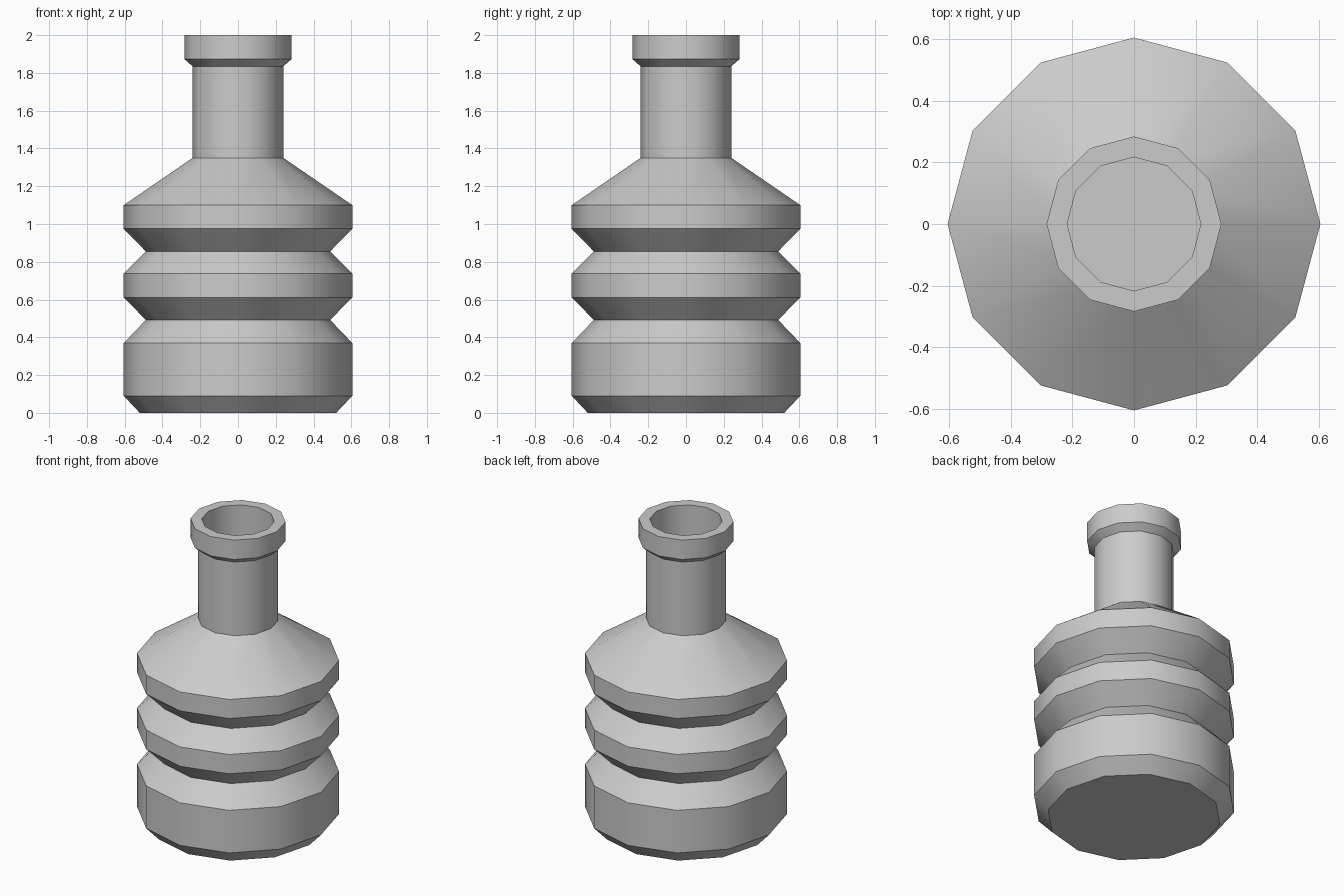
import bpy, bmesh, math

if "Cube" in bpy.data.objects:
    bpy.data.objects.remove(bpy.data.objects["Cube"])

SIDES = 12
BODY_R, GROOVE_R, NECK_R, LIP_R, BORE_R = 0.605, 0.488, 0.24, 0.284, 0.217

# Body: bevelled foot, two V grooves, cone shoulder
profile = [(0.52, 0.0), (BODY_R, 0.09)]
for low, mid, high in ((0.37, 0.492, 0.611), (0.738, 0.855, 0.975)):
    profile += [(BODY_R, low), (GROOVE_R, mid), (BODY_R, high)]
profile += [(BODY_R, 1.10)]

# Neck, flared lip and straight bore
profile += [(NECK_R, 1.35), (NECK_R, 1.835), (LIP_R, 1.873), (LIP_R, 2.0),
            (BORE_R, 2.0), (BORE_R, 1.35)]

# Revolve the profile and cap the foot and the bore floor
bm = bmesh.new()
rings = []
for r, z in profile:
    rings.append([bm.verts.new((r * math.cos(math.tau * i / SIDES),
                                r * math.sin(math.tau * i / SIDES), z))
                  for i in range(SIDES)])
for a, b in zip(rings, rings[1:]):
    for i in range(SIDES):
        j = (i + 1) % SIDES
        bm.faces.new((a[i], a[j], b[j], b[i]))
bm.faces.new(rings[0][::-1])
bm.faces.new(rings[-1])
bmesh.ops.recalc_face_normals(bm, faces=bm.faces)

mesh = bpy.data.meshes.new("bottle")
bm.to_mesh(mesh)
bm.free()
bottle = bpy.data.objects.new("bottle", mesh)
bpy.context.collection.objects.link(bottle)

# Smooth around the axis, crisp profile edges
bpy.context.view_layer.objects.active = bottle
bottle.select_set(True)
bpy.ops.object.shade_smooth_by_angle(angle=math.radians(35))
